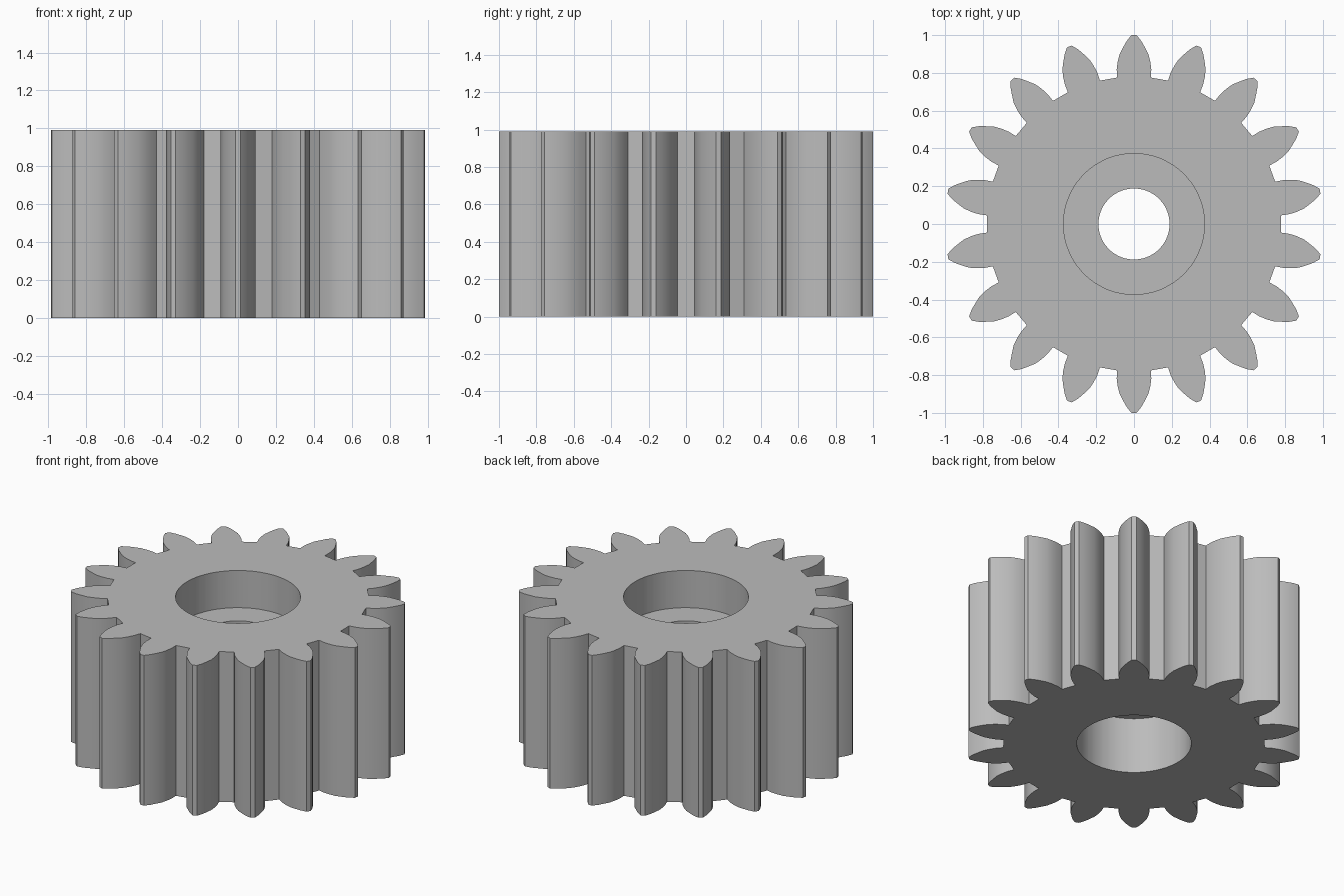
import bpy
import bmesh
from math import sin, cos, pi, atan2, hypot

cube = bpy.data.objects.get("Cube")
if cube:
    bpy.data.objects.remove(cube, do_unlink=True)

TEETH = 18
HEIGHT = 0.99

# Half tooth outline: (distance along tooth axis, half width), root to tip
FLANK = [(0.775, 0.0905), (0.82, 0.0915), (0.86, 0.086), (0.9, 0.076),
         (0.94, 0.055), (0.97, 0.038), (1.0, 0.0135)]
TOOTH = [(r, -w) for r, w in FLANK] + [(r, w) for r, w in reversed(FLANK)]

# Outline of the whole gear as (angle, radius)
outline = []
for t in range(TEETH):
    axis = pi / 2 + t * 2 * pi / TEETH
    outline += [(axis + atan2(w, r), hypot(r, w)) for r, w in TOOTH]

# Cross-section from outer top, through the stepped bore, to outer bottom
# (radius None means the toothed outline)
SECTION = [(None, HEIGHT), (0.373, HEIGHT), (0.373, 0.745), (0.188, 0.745),
           (0.188, 0.37), (0.342, 0.37), (0.342, 0), (None, 0)]

bm = bmesh.new()
rings = [[bm.verts.new(((radius or r) * cos(a), (radius or r) * sin(a), z))
          for a, r in outline] for radius, z in SECTION]
count = len(outline)
for k, ring in enumerate(rings):
    after = rings[(k + 1) % len(rings)]
    for i in range(count):
        j = (i + 1) % count
        bm.faces.new((ring[i], ring[j], after[j], after[i]))
bmesh.ops.recalc_face_normals(bm, faces=bm.faces)

mesh = bpy.data.meshes.new("spur_gear")
bm.to_mesh(mesh)
bm.free()
gear = bpy.data.objects.new("spur_gear", mesh)
bpy.context.collection.objects.link(gear)

# Plain grey metal
grey = bpy.data.materials.new("plain_grey")
grey.use_nodes = True
colour = (0.5, 0.5, 0.5, 1)
grey.diffuse_color = colour
grey.node_tree.nodes["Principled BSDF"].inputs["Base Color"].default_value = colour
mesh.materials.append(grey)

# Smooth flanks and bore, sharp rims
bpy.ops.object.select_all(action="DESELECT")
gear.select_set(True)
bpy.context.view_layer.objects.active = gear
bpy.ops.object.shade_smooth_by_angle(angle=pi / 6)
